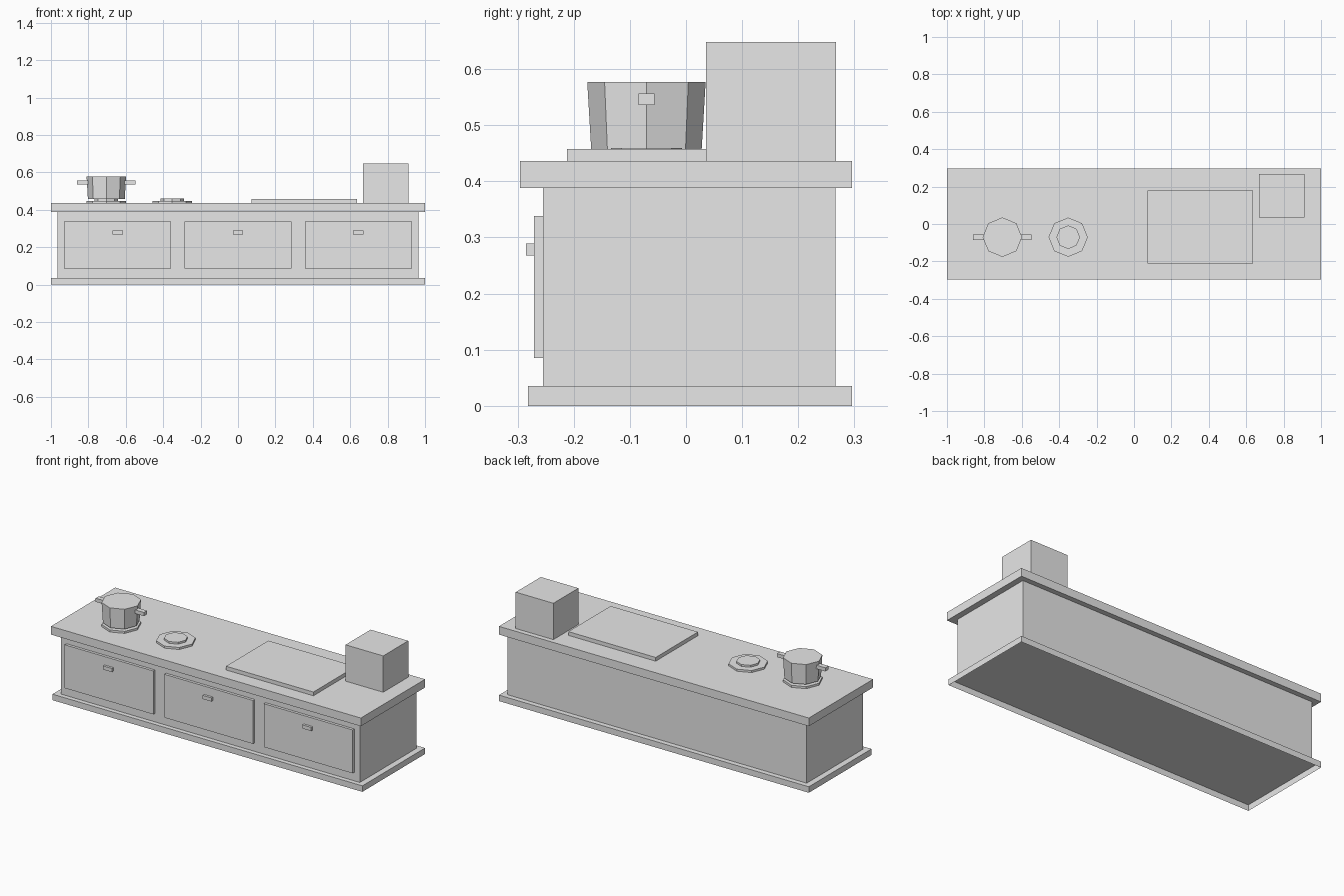
import bpy, bmesh, math
from mathutils import Matrix, Vector

if "Cube" in bpy.data.objects:
    bpy.data.objects.remove(bpy.data.objects["Cube"])

grey = bpy.data.materials.new("light_grey")
grey.diffuse_color = (0.8, 0.8, 0.8, 1)
grey.use_nodes = True
grey.node_tree.nodes["Principled BSDF"].inputs["Base Color"].default_value = grey.diffuse_color


def finish(name, bm):
    mesh = bpy.data.meshes.new(name)
    bm.to_mesh(mesh)
    bm.free()
    mesh.materials.append(grey)
    obj = bpy.data.objects.new(name, mesh)
    bpy.context.collection.objects.link(obj)
    return obj


def box(name, x, y, z, open_bottom=False):
    """Box from (min, max) ranges on each axis."""
    bm = bmesh.new()
    size = Vector([r[1] - r[0] for r in (x, y, z)])
    mid = Vector([(r[1] + r[0]) / 2 for r in (x, y, z)])
    bmesh.ops.create_cube(bm, size=1,
                          matrix=Matrix.Translation(mid) @ Matrix.Diagonal(size.to_4d()))
    if open_bottom:
        bm.normal_update()
        down = [f for f in bm.faces if f.normal.z < -0.5]
        bmesh.ops.delete(bm, geom=down, context='FACES_ONLY')
    return finish(name, bm)


def octagon(name, x, y, z0, z1, r0, r1):
    """Eight-sided tapered disc with corners on the axes."""
    bm = bmesh.new()
    bmesh.ops.create_cone(bm, cap_ends=True, segments=8, radius1=r0, radius2=r1,
                          depth=z1 - z0,
                          matrix=Matrix.Translation((x, y, (z0 + z1) / 2)))
    return finish(name, bm)


# Cabinet; the plinth is hollow underneath
box("plinth", (-1, 1), (-0.282, 0.296), (0, 0.035), open_bottom=True)
box("cabinet_body", (-0.965, 0.965), (-0.255, 0.266), (0.035, 0.388))
box("countertop", (-1, 1), (-0.296, 0.296), (0.388, 0.436))

# Drawer fronts with handles
for i, cx in enumerate((-0.643, 0.0, 0.643)):
    box(f"drawer_front_{i + 1}", (cx - 0.286, cx + 0.286), (-0.271, -0.255), (0.085, 0.338))
    box(f"drawer_handle_{i + 1}", (cx - 0.028, cx + 0.028), (-0.285, -0.271), (0.268, 0.289))

# Burners
PY = -0.0705
for i, cx in enumerate((-0.704, -0.352)):
    octagon(f"burner_plate_{i + 1}", cx, PY, 0.436, 0.448, 0.105, 0.105)
    octagon(f"burner_cap_{i + 1}", cx, PY, 0.448, 0.459, 0.063, 0.063)

# Pot with side handles
octagon("pot", -0.704, PY, 0.458, 0.577, 0.0985, 0.1055)
for side, s in (("left", -1), ("right", 1)):
    a, b = sorted((-0.704 + s * 0.095, -0.704 + s * 0.156))
    box(f"pot_handle_{side}", (a, b), (PY - 0.0145, PY + 0.0145), (0.536, 0.557))

# Cutting board and storage box
box("cutting_board", (0.071, 0.635), (-0.212, 0.178), (0.436, 0.458))
box("storage_box", (0.669, 0.912), (0.036, 0.267), (0.436, 0.648))
